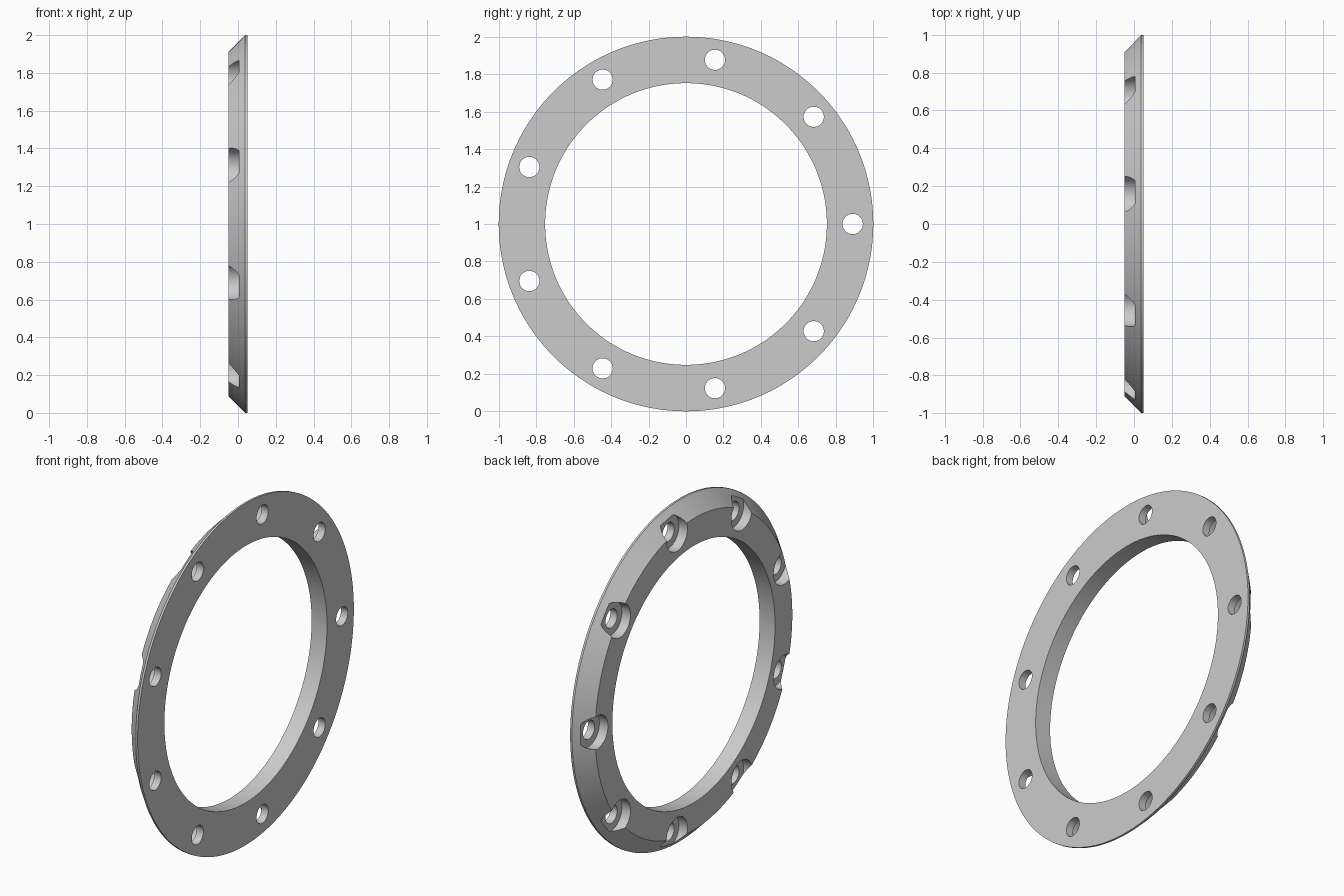
import bpy, bmesh, math
from mathutils import Matrix

if "Cube" in bpy.data.objects:
    bpy.data.objects.remove(bpy.data.objects["Cube"])

HOLES, HOLE_RADIUS = 9, 0.89


def lathe(name, profile, steps):
    """Revolve a closed (x, radius) profile about the x axis."""
    bm = bmesh.new()
    rings = []
    for i in range(steps):
        a = 2 * math.pi * i / steps
        rings.append([bm.verts.new((x, r * math.cos(a), r * math.sin(a))) for x, r in profile])
    n = len(profile)
    for i in range(steps):
        p, q = rings[i], rings[(i + 1) % steps]
        for j in range(n):
            k = (j + 1) % n
            bm.faces.new((p[j], p[k], q[k], q[j]))
    bmesh.ops.recalc_face_normals(bm, faces=bm.faces)
    mesh = bpy.data.meshes.new(name)
    bm.to_mesh(mesh)
    bm.free()
    ob = bpy.data.objects.new(name, mesh)
    bpy.context.collection.objects.link(ob)
    return ob


def bolt_cutter(name, radius, x0, x1):
    """Nine cylinders along x, spaced evenly on the bolt circle."""
    bm = bmesh.new()
    for i in range(HOLES):
        a = 2 * math.pi * i / HOLES
        place = (Matrix.Translation(((x0 + x1) / 2, HOLE_RADIUS * math.cos(a), HOLE_RADIUS * math.sin(a)))
                 @ Matrix.Rotation(math.pi / 2, 4, 'Y'))
        bmesh.ops.create_cone(bm, cap_ends=True, segments=48, radius1=radius, radius2=radius,
                              depth=x1 - x0, matrix=place)
    mesh = bpy.data.meshes.new(name)
    bm.to_mesh(mesh)
    bm.free()
    ob = bpy.data.objects.new(name, mesh)
    bpy.context.collection.objects.link(ob)
    ob.location.z = 1
    ob.hide_render = True
    ob.hide_set(True)
    return ob


# Flange ring: flat faces, bevelled outer side and a thin rim
ring = lathe("flange_ring", [(0.05, 0.752), (0.05, 1.0), (0.038, 1.0), (-0.05, 0.912), (-0.05, 0.752)], 144)
ring.location.z = 1

grey = bpy.data.materials.new("light_grey")
grey.diffuse_color = (0.6, 0.6, 0.6, 1)
grey.use_nodes = True
grey.node_tree.nodes["Principled BSDF"].inputs["Base Color"].default_value = grey.diffuse_color
ring.data.materials.append(grey)

# Through holes and wider counterbores from the bevelled side
for cutter in (bolt_cutter("bolt_hole_cutter", 0.054, -0.2, 0.2),
               bolt_cutter("counterbore_cutter", 0.097, -0.2, 0.006)):
    cutter.data.materials.append(grey)
    mod = ring.modifiers.new(cutter.name, 'BOOLEAN')
    mod.operation = 'DIFFERENCE'
    mod.solver = 'EXACT'
    mod.object = cutter

# Bake the cuts, then shade smooth with sharp edges
bpy.context.view_layer.objects.active = ring
ring.select_set(True)
for mod in list(ring.modifiers):
    bpy.ops.object.modifier_apply(modifier=mod.name)
bpy.ops.object.shade_smooth_by_angle(angle=math.radians(30))
for name in ("bolt_hole_cutter", "counterbore_cutter"):
    bpy.data.objects.remove(bpy.data.objects[name])
